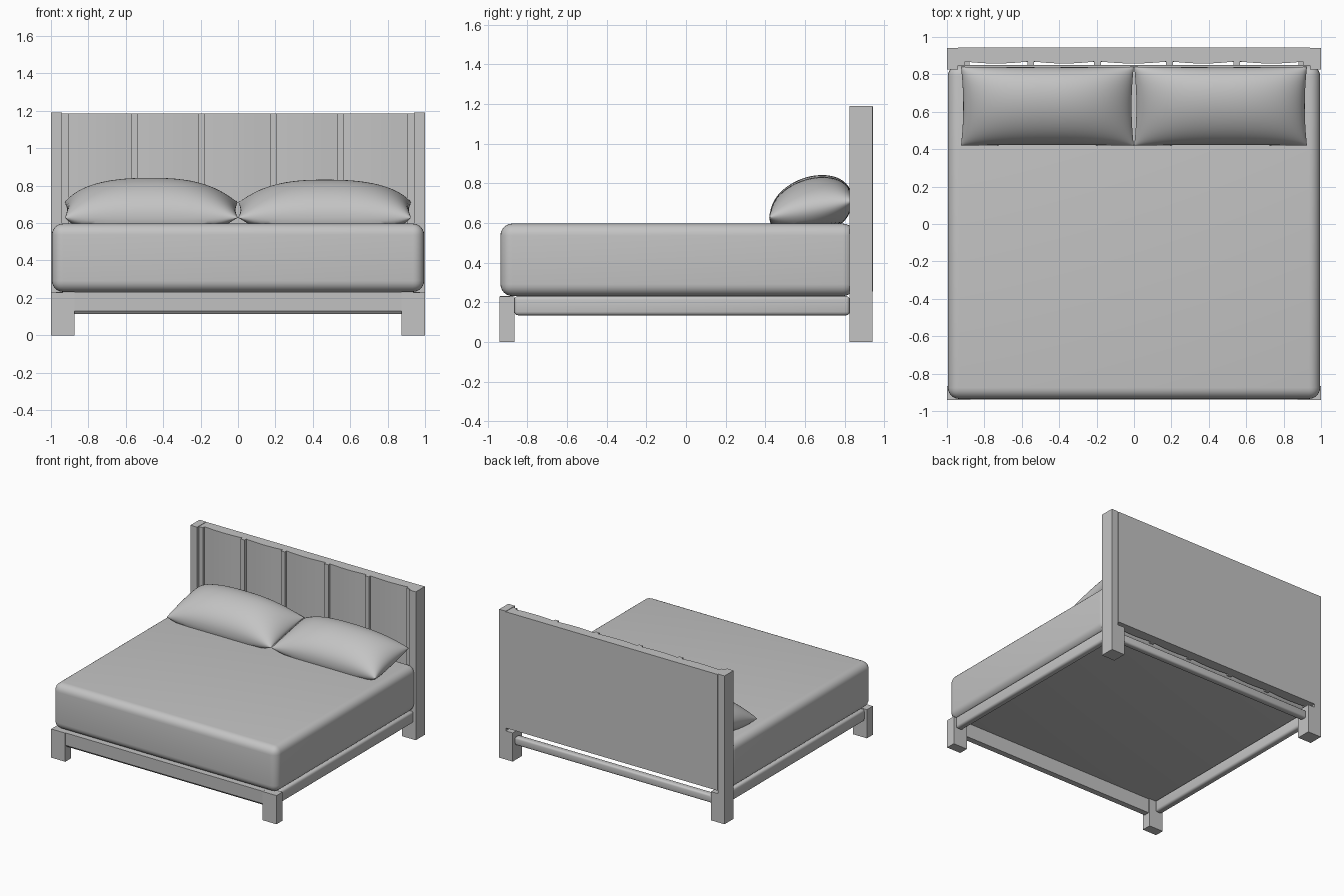
import bpy, bmesh, math

if "Cube" in bpy.data.objects:
    bpy.data.objects.remove(bpy.data.objects["Cube"])

grey = bpy.data.materials.new("plain grey")
grey.diffuse_color = (0.55, 0.55, 0.55, 1)
grey.use_nodes = True
grey.node_tree.nodes["Principled BSDF"].inputs["Base Color"].default_value = grey.diffuse_color


def finish(name, bm):
    bmesh.ops.recalc_face_normals(bm, faces=bm.faces)
    me = bpy.data.meshes.new(name)
    bm.to_mesh(me)
    bm.free()
    me.materials.append(grey)
    me.polygons.foreach_set("use_smooth", [True] * len(me.polygons))
    me.set_sharp_from_angle(angle=math.radians(35))
    ob = bpy.data.objects.new(name, me)
    bpy.context.collection.objects.link(ob)
    return ob


def box(name, x0, x1, y0, y1, z0, z1, bevel=0.0, segs=3):
    bm = bmesh.new()
    bmesh.ops.create_cube(bm, size=1)
    for v in bm.verts:
        v.co = (x1 if v.co.x > 0 else x0,
                y1 if v.co.y > 0 else y0,
                z1 if v.co.z > 0 else z0)
    if bevel:
        bmesh.ops.bevel(bm, geom=bm.edges[:], offset=bevel, segments=segs,
                        profile=0.5, affect='EDGES')
    return finish(name, bm)


def prism(name, profile, start, end, place):
    """Sweep a closed profile from start to end; place maps (a, b, t) to xyz."""
    bm = bmesh.new()
    rings = [[bm.verts.new(place(a, b, t)) for a, b in profile] for t in (start, end)]
    n = len(profile)
    for i in range(n):
        j = (i + 1) % n
        bm.faces.new((rings[0][i], rings[0][j], rings[1][j], rings[1][i]))
    bm.faces.new(rings[0])
    bm.faces.new(rings[1])
    return finish(name, bm)


# Mattress with rounded edges
box("mattress", -0.995, 0.995, -0.935, 0.85, 0.232, 0.597, 0.06, 6)

# Legs, posts and side rails, mirrored left and right
for side, s in (("left", -1), ("right", 1)):
    def mirrored(name, a, b, *rest):
        return box(side + "_" + name, min(s * a, s * b), max(s * a, s * b), *rest)

    mirrored("front_leg", 0.875, 1.0, -0.94, -0.865, 0, 0.23)
    mirrored("back_leg", 0.88, 1.0, 0.825, 0.94, 0, 0.23)
    mirrored("headboard_post", 0.94, 1.0, 0.825, 0.94, 0.23, 1.19)
    mirrored("side_rail", 0.925, 0.985, -0.865, 0.825, 0.135, 0.232, 0.018, 3)

# Front rail, flush with the legs, with a chamfered lower edge
rail = [(-0.938, 0.231), (-0.934, 0.13), (-0.922, 0.115), (-0.875, 0.115), (-0.875, 0.231)]
prism("front_rail", rail, -0.875, 0.875, lambda a, b, t: (t, a, b))
box("back_rail", -0.88, 0.88, 0.865, 0.92, 0.125, 0.19, 0.015, 3)

# Headboard: one upright slab whose front has raised slats and soft channels
slats = (-0.922, -0.552, -0.195, 0.19, 0.55, 0.922)
front = []
for i, x in enumerate(slats):
    front += [(x - 0.018, 0.868), (x - 0.018, 0.847), (x + 0.018, 0.847), (x + 0.018, 0.868)]
    if i < len(slats) - 1:
        x0, x1 = x + 0.018, slats[i + 1] - 0.018
        front += [(x0 + (x1 - x0) * k / 10, 0.868 - 0.01 * math.sin(math.pi * k / 10))
                  for k in range(1, 10)]
board = [(-0.94, 0.943)] + front[1:-1] + [(0.94, 0.943)]
prism("headboard", board, 0.255, 1.187, lambda a, b, t: (a, b, t))


# Pillows: two bulging skins joined at a tilted seam, pinched at the corners
def pillow(name, s, height):
    nu, nv = 40, 28
    bm = bmesh.new()
    for up in (1, -1):
        grid = []
        for i in range(nu + 1):
            u = -math.cos(math.pi * i / nu)          # +1 is the outer end
            row = []
            for j in range(nv + 1):
                v = -math.cos(math.pi * j / nv)      # +1 is the headboard side
                fu = max(0, 1 - abs(u) ** 2.5) ** (0.5 if u > 0 else 0.65)
                f = fu * max(0, 1 - v * v) ** 0.45
                x = 0.463 + u * (0.45 + 0.012 * v * v)
                y = 0.63 + v * (0.208 + 0.003 * u * u)
                seam = 0.67 + 0.042 * v
                if up > 0:
                    z = seam + height * f
                else:
                    z = max(0.594, seam - 0.15 * f)
                row.append(bm.verts.new((s * x, y, z)))
            grid.append(row)
        for i in range(nu):
            for j in range(nv):
                bm.faces.new((grid[i][j], grid[i + 1][j],
                              grid[i + 1][j + 1], grid[i][j + 1]))
    bmesh.ops.remove_doubles(bm, verts=bm.verts[:], dist=0.0002)
    return finish(name, bm)


pillow("left_pillow", -1, 0.166)
pillow("right_pillow", 1, 0.156)
